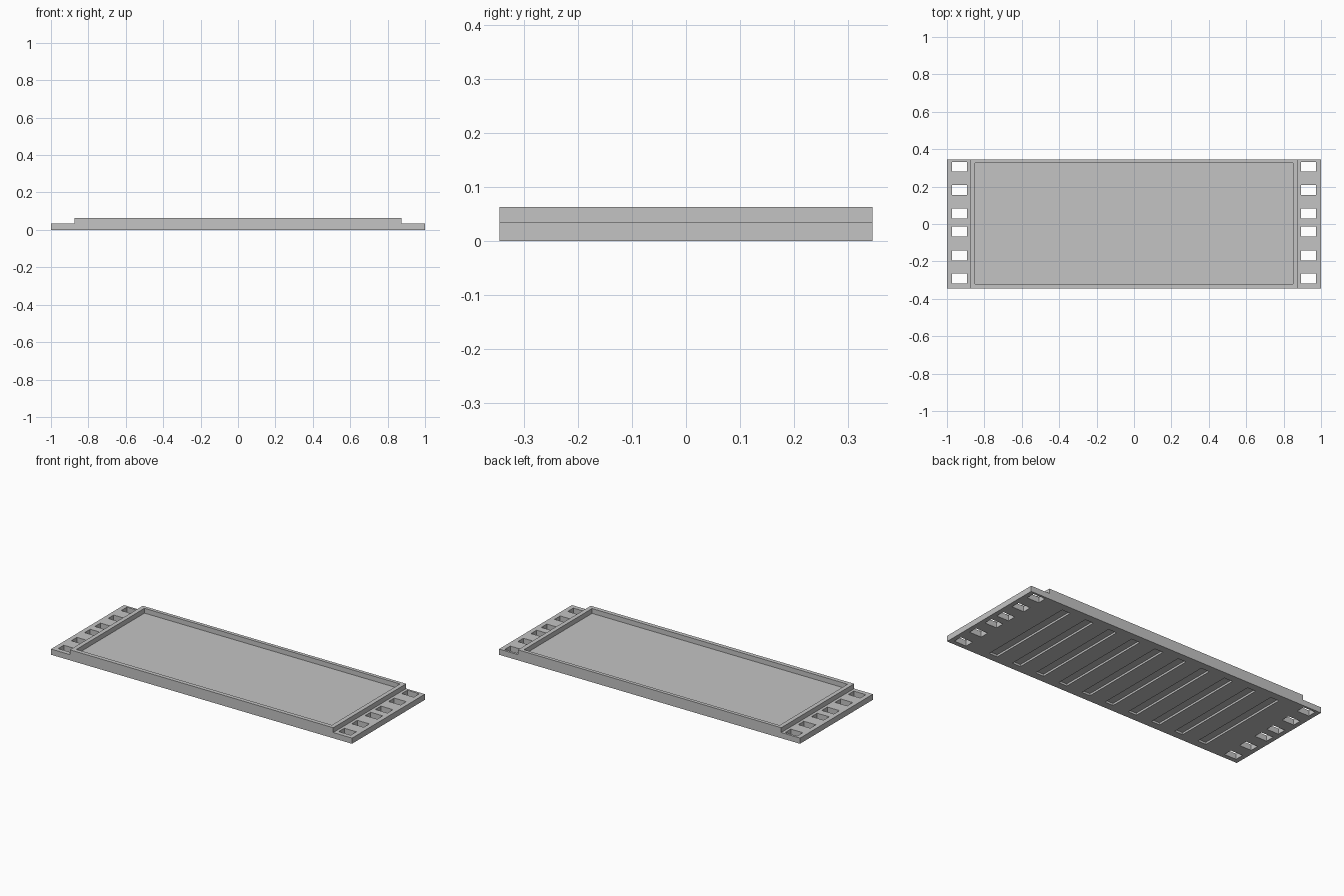
import bpy
import bmesh
from mathutils import Matrix, Vector

old = bpy.data.objects.get("Cube")
if old:
    bpy.data.objects.remove(old, do_unlink=True)

HALF_Y = 0.346
FLANGE_Z = 0.034
RIM_Z = 0.063
RIM_X = 0.875

grey = bpy.data.materials.new("plain_grey")
grey.use_nodes = True
colour = (0.55, 0.55, 0.55, 1)
grey.diffuse_color = colour
grey.node_tree.nodes["Principled BSDF"].inputs["Base Color"].default_value = colour


def make_object(name, bm):
    bmesh.ops.recalc_face_normals(bm, faces=bm.faces)
    mesh = bpy.data.meshes.new(name)
    bm.to_mesh(mesh)
    bm.free()
    mesh.materials.append(grey)
    obj = bpy.data.objects.new(name, mesh)
    bpy.context.collection.objects.link(obj)
    return obj


def add_box(bm, x, y, z, size):
    matrix = Matrix.Translation((x, y, z)) @ Matrix.Diagonal(Vector((*size, 1)))
    bmesh.ops.create_cube(bm, size=1, matrix=matrix)


# Stepped tray body: side profile pulled through the depth
half = [(1, 0), (1, FLANGE_Z), (RIM_X, FLANGE_Z), (RIM_X, RIM_Z)]
profile = half + [(-x, z) for x, z in reversed(half)]
bm = bmesh.new()
face = bm.faces.new([bm.verts.new((x, -HALF_Y, z)) for x, z in profile])
pulled = bmesh.ops.extrude_face_region(bm, geom=[face])["geom"]
bmesh.ops.translate(bm, vec=(0, 2 * HALF_Y, 0),
                    verts=[v for v in pulled if isinstance(v, bmesh.types.BMVert)])
# the extrusion keeps the starting face, so the body is closed
if not face.is_valid or any(e.is_boundary for e in bm.edges):
    bmesh.ops.holes_fill(bm, edges=[e for e in bm.edges if e.is_boundary])
body = make_object("tray_body", bm)

# Cutters: tray recess, flange holes and underside grooves
bm = bmesh.new()
add_box(bm, 0, 0.002, FLANGE_Z + 0.1, (1.698, 0.646, 0.2))
for side in (-1, 1):
    for y in (0.306, 0.182, 0.056, -0.041, -0.168, -0.292):
        add_box(bm, side * 0.932, y, 0, (0.08, 0.053, 0.2))
GROOVES = 10
for i in range(GROOVES):
    x = -0.72 + 1.44 * i / (GROOVES - 1)
    add_box(bm, x, 0, 0, (0.055, 0.6, 0.024))
cutter = make_object("recess_cutter", bm)
cutter.hide_render = True

# Cut the body, then drop the cutter
mod = body.modifiers.new("recesses", "BOOLEAN")
mod.operation = "DIFFERENCE"
mod.solver = "EXACT"
mod.object = cutter
bpy.context.view_layer.objects.active = body
body.select_set(True)
bpy.ops.object.modifier_apply(modifier=mod.name)
bpy.data.objects.remove(cutter, do_unlink=True)
